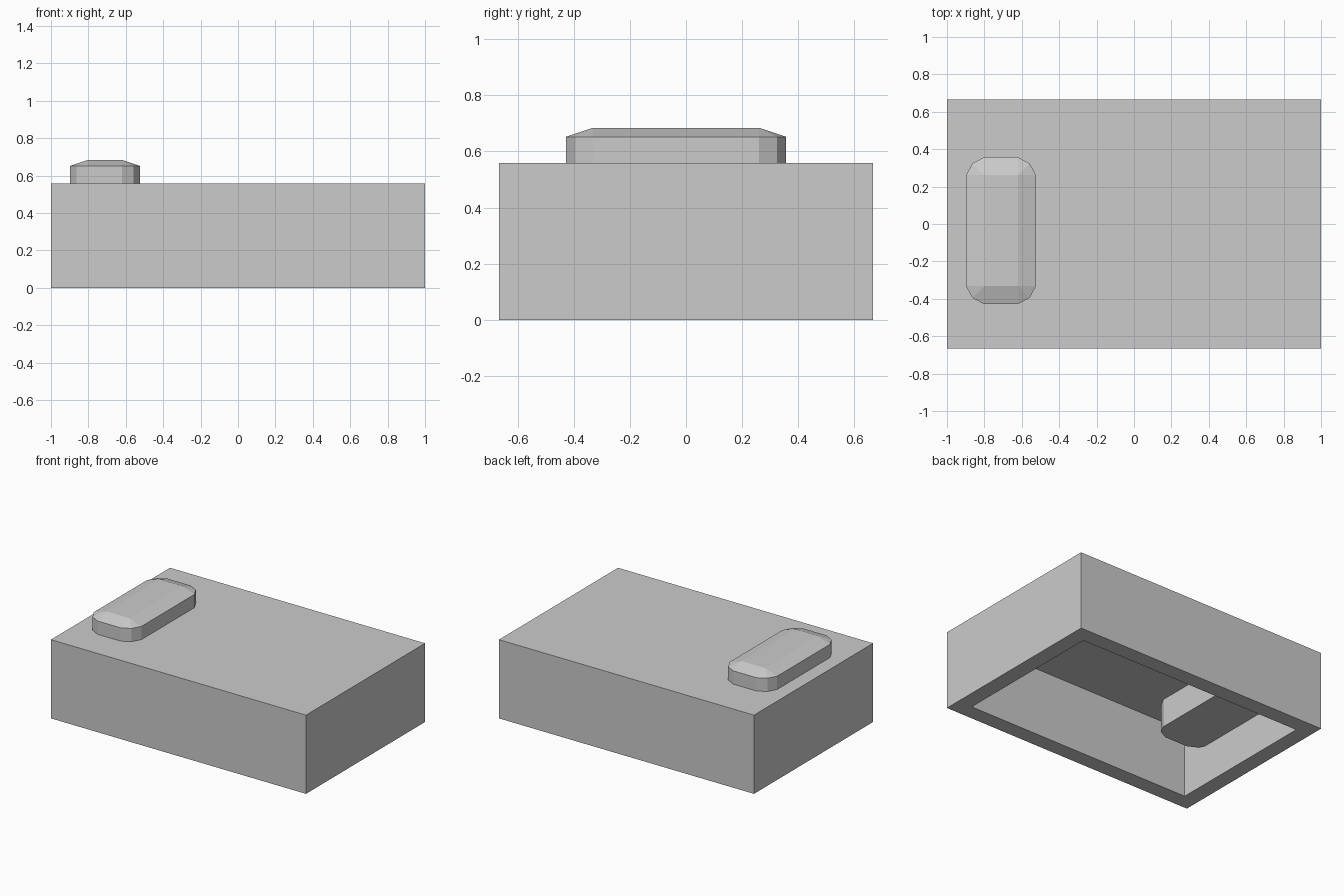
import bpy, bmesh, math

if "Cube" in bpy.data.objects:
    bpy.data.objects.remove(bpy.data.objects["Cube"])


def finish(name, bm):
    bmesh.ops.recalc_face_normals(bm, faces=bm.faces)
    mesh = bpy.data.meshes.new(name)
    bm.to_mesh(mesh)
    bm.free()
    obj = bpy.data.objects.new(name, mesh)
    bpy.context.collection.objects.link(obj)
    return obj


# Hollow shell: box with its underside inset and pushed up
WALL, HEIGHT, CEILING = 0.113, 0.558, 0.48
bm = bmesh.new()
bmesh.ops.create_cube(bm, size=1)
for v in bm.verts:
    v.co = (v.co.x * 2, v.co.y * 4 / 3, (v.co.z + 0.5) * HEIGHT)
bm.normal_update()
bottom = min(bm.faces, key=lambda f: f.calc_center_median().z)
bmesh.ops.inset_region(bm, faces=[bottom], thickness=WALL, use_even_offset=False)
for v in bottom.verts:
    v.co.x = math.copysign(1 - WALL, v.co.x)
    v.co.y = math.copysign(2 / 3 - WALL, v.co.y)
pocket = bmesh.ops.extrude_discrete_faces(bm, faces=[bottom])["faces"][0]
for v in pocket.verts:
    v.co.z = CEILING
finish("shell", bm)

# Button: rounded-corner prism passing through the top, with a sloped cap
RADIUS = 0.096
CORNERS = [(-0.62, 0.261), (-0.802, 0.261), (-0.802, -0.332), (-0.62, -0.332)]
bm = bmesh.new()


def ring(z):
    verts = []
    for i, (cx, cy) in enumerate(CORNERS):
        for k, r in enumerate((1, 0.92, 1)):
            a = math.radians(90 * i + 45 * k)
            verts.append(bm.verts.new((cx + r * RADIUS * math.cos(a), cy + r * RADIUS * math.sin(a), z)))
    return verts


low, high = ring(0.28), ring(0.652)
cap = [bm.verts.new((x, y, 0.684)) for x, y in CORNERS]
bm.faces.new(low)
bm.faces.new(cap)
for i in range(12):
    j = (i + 1) % 12
    bm.faces.new((low[i], low[j], high[j], high[i]))
    if i % 3 < 2:
        bm.faces.new((high[i], high[j], cap[i // 3]))
    else:
        bm.faces.new((high[i], high[j], cap[j // 3], cap[i // 3]))
finish("button", bm)
